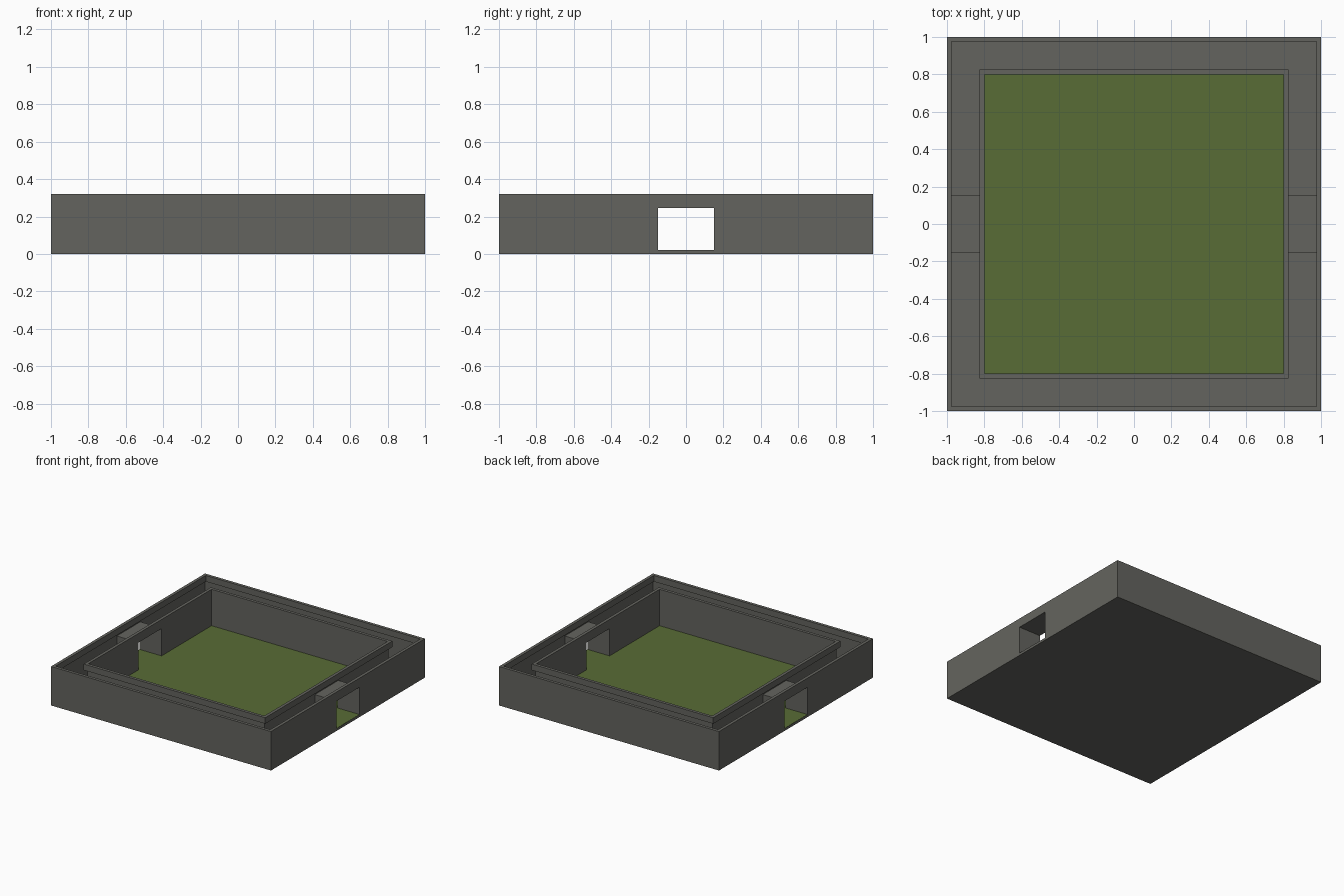
import bpy, bmesh

if "Cube" in bpy.data.objects:
    bpy.data.objects.remove(bpy.data.objects["Cube"])


def material(name, rgb):
    m = bpy.data.materials.new(name)
    m.diffuse_color = (*rgb, 1)
    m.use_nodes = True
    m.node_tree.nodes["Principled BSDF"].inputs["Base Color"].default_value = m.diffuse_color
    return m


STONE = material("grey stone", (0.127, 0.127, 0.114))
GRASS = material("grass green", (0.098, 0.150, 0.037))


def finish(name, bm, mat):
    bmesh.ops.recalc_face_normals(bm, faces=bm.faces[:])
    me = bpy.data.meshes.new(name)
    bm.to_mesh(me)
    bm.free()
    me.materials.append(mat)
    ob = bpy.data.objects.new(name, me)
    bpy.context.collection.objects.link(ob)
    return ob


def box(name, x0, x1, y0, y1, z0, z1, mat):
    bm = bmesh.new()
    bmesh.ops.create_cube(bm, size=1)
    for v in bm.verts:
        v.co = (x1 if v.co.x > 0 else x0, y1 if v.co.y > 0 else y0, z1 if v.co.z > 0 else z0)
    return finish(name, bm, mat)


def square_ring(name, profile, mat):
    """Sweep an (offset, z) profile round a square."""
    bm = bmesh.new()
    corners = [(-1, -1), (1, -1), (1, 1), (-1, 1)]
    loops = [[bm.verts.new((r * sx, r * sy, z)) for r, z in profile] for sx, sy in corners]
    n = len(profile)
    for i in range(4):
        a, b = loops[i], loops[(i + 1) % 4]
        for j in range(n):
            k = (j + 1) % n
            bm.faces.new((a[j], b[j], b[k], a[k]))
    return finish(name, bm, mat)


H, LIP = 0.32, 0.27            # wall top, underside of the rim
GATE, GATE_Z = 0.15, 0.245     # gate half width and top
FLOOR, T = 0.02, 0.005         # floor height, sheet thickness

# Thin walls, each with a rim turned into the gap between them
outer_wall = square_ring("outer_wall", [
    (1, 0), (1, H), (0.975, H), (0.975, LIP), (1 - T, LIP), (1 - T, 0)], STONE)
inner_wall = square_ring("inner_wall", [
    (0.8, 0.005), (0.8, H), (0.825, H), (0.825, LIP), (0.8 + T, LIP), (0.8 + T, 0.005)], STONE)

# Gate openings through both side walls
cutter = box("gate_cutter", -1.2, 1.2, -GATE, GATE, FLOOR, GATE_Z, STONE)
cutter.hide_render = True
for wall in (outer_wall, inner_wall):
    mod = wall.modifiers.new("gate", 'BOOLEAN')
    mod.operation, mod.solver, mod.object = 'DIFFERENCE', 'EXACT', cutter
    bpy.context.view_layer.objects.active = wall
    bpy.ops.object.modifier_apply(modifier=mod.name)
bpy.data.objects.remove(cutter)

# Tunnels joining the gates: thin sides and roof
U = [(-GATE - 0.003, FLOOR), (-GATE - 0.003, GATE_Z + 0.003), (GATE + 0.003, GATE_Z + 0.003),
     (GATE + 0.003, FLOOR), (GATE, FLOOR), (GATE, GATE_Z), (-GATE, GATE_Z), (-GATE, FLOOR)]
for side, s in (("left", -1), ("right", 1)):
    bm = bmesh.new()
    f = bm.faces.new([bm.verts.new((s * (0.8 + T), y, z)) for y, z in U])
    new = bmesh.ops.extrude_face_region(bm, geom=[f])["geom"]
    bmesh.ops.translate(bm, vec=(s * (0.2 - 2 * T), 0, 0),
                        verts=[v for v in new if isinstance(v, bmesh.types.BMVert)])
    finish(side + "_tunnel", bm, STONE)
    # Grass running out through the tunnel
    xs = sorted((s * 0.8, s * 0.999))
    box(side + "_tunnel_grass", *xs, -GATE, GATE, 0.016, FLOOR + 0.001, GRASS)

# Base slab and grass field
box("base_slab", -1 + T, 1 - T, -1 + T, 1 - T, 0, FLOOR, STONE)
box("grass_field", -0.8, 0.8, -0.8, 0.8, 0.016, FLOOR + 0.001, GRASS)
